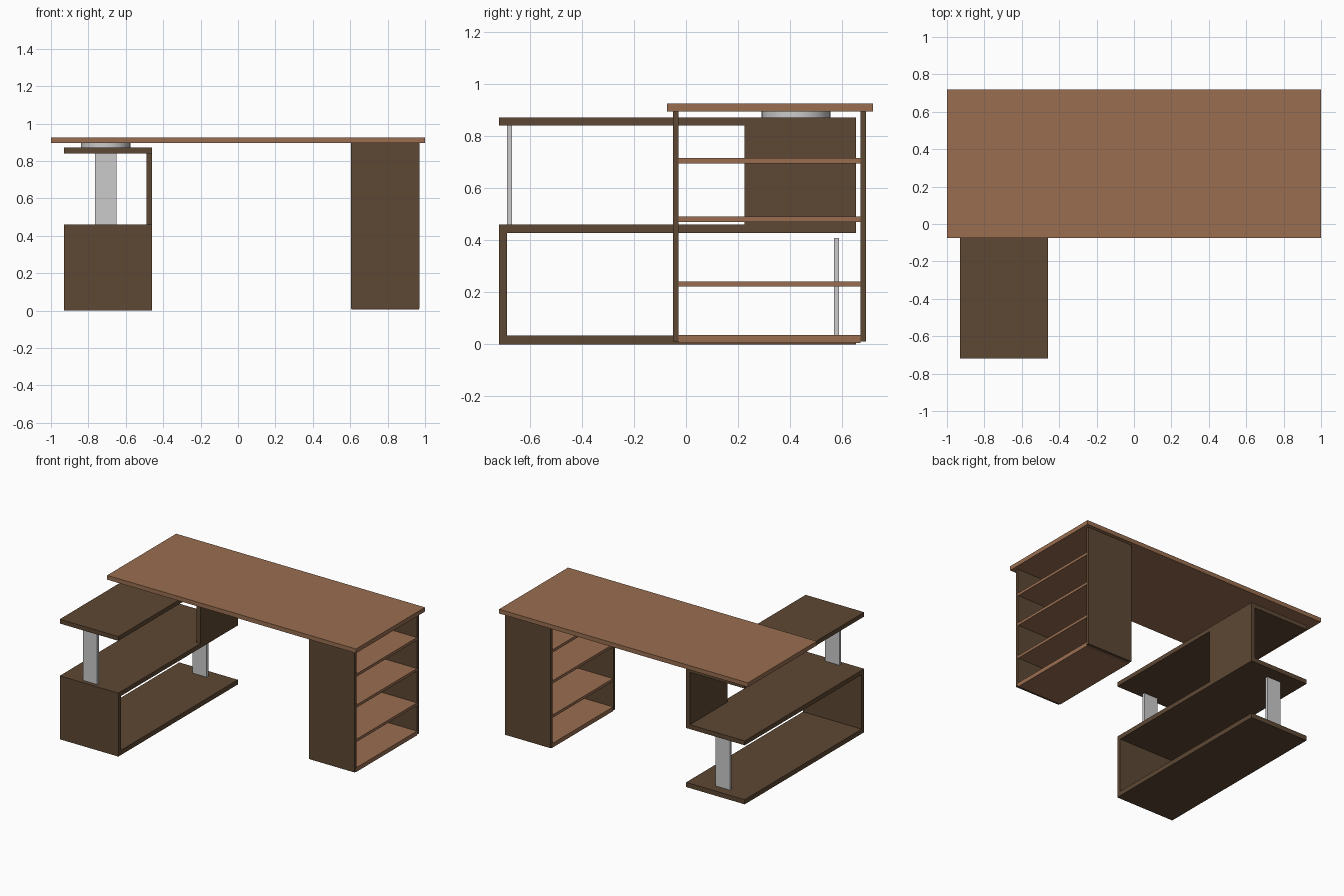
import bpy

if "Cube" in bpy.data.objects:
    bpy.data.objects.remove(bpy.data.objects["Cube"])


def material(name, rgb):
    m = bpy.data.materials.new(name)
    m.diffuse_color = (*rgb, 1)
    m.use_nodes = True
    m.node_tree.nodes["Principled BSDF"].inputs["Base Color"].default_value = m.diffuse_color
    return m


light_wood = material("light_wood", (0.32, 0.155, 0.08))
dark_wood = material("dark_wood", (0.11, 0.064, 0.033))


def box(name, x, y, z, mat=None):
    """Box from (min, max) pairs on each axis."""
    bpy.ops.mesh.primitive_cube_add(size=1, location=[sum(p) / 2 for p in (x, y, z)])
    ob = bpy.context.object
    ob.name = name
    ob.scale = [p[1] - p[0] for p in (x, y, z)]
    bpy.ops.object.transform_apply(location=False, rotation=False, scale=True)
    if mat:
        ob.data.materials.append(mat)
    return ob


# Desk top
box("desk_top", (-1, 1), (-0.074, 0.718), (0.895, 0.926), light_wood)

# Right shelf cabinet, open on both sides
cab_x = (0.604, 0.971)
box("cabinet_front_panel", cab_x, (-0.05, -0.029), (0.012, 0.895), dark_wood)
box("cabinet_back_panel", cab_x, (0.671, 0.692), (0.012, 0.895), dark_wood)
shelves = [(0.005, 0.036), (0.222, 0.242), (0.471, 0.491), (0.696, 0.716)]
for i, z in enumerate(shelves):
    box(f"cabinet_shelf_{i + 1}", (0.607, 0.968), (-0.029, 0.671), z, light_wood)

# Left return unit: three long boards joined by upright panels
unit_x, unit_y = (-0.93, -0.459), (-0.718, 0.654)
boards = {"bottom": (0, 0.034), "middle": (0.429, 0.461), "top": (0.841, 0.872)}
for name, z in boards.items():
    box(f"return_{name}_board", unit_x, unit_y, z, dark_wood)
box("return_front_panel", unit_x, (-0.718, -0.688), (0.034, 0.429), dark_wood)
box("return_side_panel", (-0.49, -0.459), (0.225, 0.654), (0.461, 0.841), dark_wood)

# Flat metal posts
post_x = (-0.764, -0.65)
box("upper_post", post_x, (-0.688, -0.669), (0.461, 0.841))
box("lower_post", post_x, (0.569, 0.588), (0.034, 0.409))

# Swivel disc between the return unit and the desk top
bpy.ops.mesh.primitive_cylinder_add(vertices=48, radius=0.132, depth=0.023,
                                    location=(-0.708, 0.423, 0.8835))
disc = bpy.context.object
disc.name = "swivel_disc"
bpy.ops.object.shade_smooth_by_angle()
